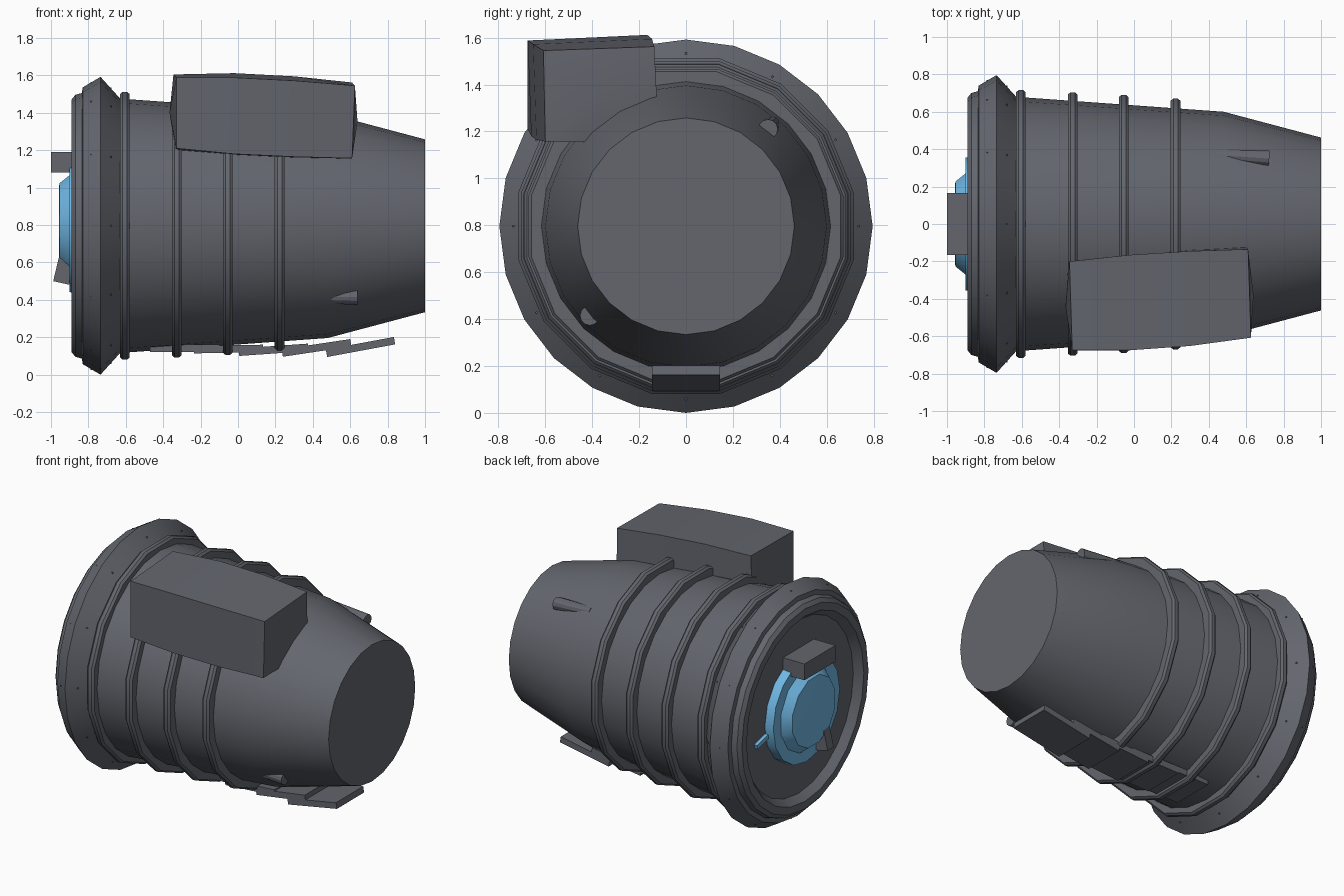
import bpy, bmesh, math
from mathutils import Matrix, Vector

if "Cube" in bpy.data.objects:
    bpy.data.objects.remove(bpy.data.objects["Cube"])

ZC = 0.796  # height of the main axis (runs along x)


def material(name, rgb):
    m = bpy.data.materials.new(name)
    m.diffuse_color = (*rgb, 1)
    m.use_nodes = True
    m.node_tree.nodes["Principled BSDF"].inputs["Base Color"].default_value = m.diffuse_color
    return m


dark = material("dark_metal", (0.125, 0.133, 0.155))
blue = material("blue_lens", (0.16, 0.47, 0.76))


def finish(name, bm, mat=dark, smooth=False):
    bmesh.ops.recalc_face_normals(bm, faces=bm.faces)
    me = bpy.data.meshes.new(name)
    bm.to_mesh(me)
    bm.free()
    ob = bpy.data.objects.new(name, me)
    bpy.context.collection.objects.link(ob)
    me.materials.append(mat)
    if smooth:
        bpy.ops.object.select_all(action='DESELECT')
        ob.select_set(True)
        bpy.context.view_layer.objects.active = ob
        bpy.ops.object.shade_smooth_by_angle(angle=math.radians(28))
    return ob


def loft(name, loops, mat=dark, smooth=False, closed=False, bulge=0.0):
    """Skin equal-length loops of points; cap the ends (optionally bulged along x) unless closed."""
    bm = bmesh.new()
    rows = [[bm.verts.new(p) for p in loop] for loop in loops]
    n = len(rows[0])
    pairs = list(zip(rows, rows[1:])) + ([(rows[-1], rows[0])] if closed else [])
    for a, b in pairs:
        for i in range(n):
            j = (i + 1) % n
            bm.faces.new((a[i], a[j], b[j], b[i]))
    if not closed:
        for row, sign in ((rows[0], -1), (rows[-1], 1)):
            if bulge:
                mid = sum((v.co for v in row), Vector()) / n
                c = bm.verts.new(mid + Vector((sign * bulge, 0, 0)))
                for i in range(n):
                    bm.faces.new((row[i], row[(i + 1) % n], c))
            else:
                bm.faces.new(row)
    return finish(name, bm, mat, smooth)


def revolve(name, profile, segs, phase=0.0, **kw):
    """Spin (x, radius) points about the main axis."""
    ang = [2 * math.pi * (i + phase) / segs for i in range(segs)]
    loops = [[(x, r * math.sin(a), ZC + r * math.cos(a)) for a in ang]
             for x, r in profile]
    return loft(name, loops, **kw)


def block(name, centre, size, rot=None, mat=dark):
    bm = bmesh.new()
    m = Matrix.Translation(centre) @ (rot or Matrix()) @ Matrix.Diagonal((*size, 1))
    bmesh.ops.create_cube(bm, size=1, matrix=m)
    return finish(name, bm, mat)


# main shell with flared flange and recessed back face
revolve("shell", [
    (-0.84, 0.58), (-0.84, 0.585), (-0.89, 0.625), (-0.89, 0.675), (-0.87, 0.7),
    (-0.835, 0.71), (-0.83, 0.74), (-0.735, 0.796), (-0.63, 0.68),
    (0.48, 0.6), (1.0, 0.462)], 24, smooth=True)

# raised hoops round the shell
for k, (x, r) in enumerate([(-0.605, 0.73), (-0.328, 0.718), (-0.055, 0.704), (0.222, 0.684)]):
    revolve(f"hoop_{k + 1}", [
        (x - 0.026, r - 0.09), (x - 0.026, r - 0.012), (x - 0.012, r),
        (x + 0.012, r), (x + 0.026, r - 0.012), (x + 0.026, r - 0.09)],
        16, 0.5, smooth=True, closed=True)

# tiny flange rivets
for k in range(12):
    a = k * math.pi / 6
    for x, r in ((-0.681, 0.736), (-0.785, 0.766)):
        block(f"rivet_{k}", (x, r * math.sin(a), ZC + r * math.cos(a)),
              (0.008, 0.008, 0.008), Matrix.Rotation(-a, 4, 'X'))

# blue end lens: drum, stepped collar and centre cap
revolve("lens_drum", [(-0.83, 0.36), (-0.9, 0.355)], 16, mat=blue, smooth=True)
revolve("lens_cap", [
    (-0.88, 0.28), (-0.9, 0.28), (-0.955, 0.235), (-0.957, 0.21)],
    12, 0.5, mat=blue, smooth=True)
block("lens_fin", (-0.85, 0.41, 0.72), (0.025, 0.12, 0.03),
      Matrix.Rotation(-0.25, 4, 'X'), blue)

# clamp block and lower wedge on the back face
block("clamp_block", (-0.92, 0, 1.135), (0.16, 0.33, 0.11))
loft("clamp_wedge", [[(x, y, z) for x, z in
     ((-0.95, 0.66), (-0.988, 0.5), (-0.83, 0.465), (-0.83, 0.64))]
     for y in (-0.165, -0.1)])

# side housing, lofted from outward-bulging sections (x, y, z) with domed ends
loft("side_housing", [
    [(-0.33, -0.675, 1.588), (-0.33, -0.675, 1.21), (-0.335, -0.46, 1.2),
     (-0.35, -0.2, 1.4), (-0.345, -0.2, 1.605)],
    [(-0.02, -0.675, 1.588), (-0.02, -0.66, 1.18), (-0.02, -0.44, 1.175),
     (-0.02, -0.17, 1.37), (-0.02, -0.165, 1.612)],
    [(0.3, -0.652, 1.572), (0.3, -0.638, 1.165), (0.3, -0.43, 1.16),
     (0.3, -0.14, 1.36), (0.3, -0.145, 1.595)],
    [(0.625, -0.608, 1.545), (0.61, -0.6, 1.157), (0.605, -0.43, 1.155),
     (0.605, -0.125, 1.35), (0.61, -0.135, 1.562)]],
    smooth=True, bulge=0.028)

# overlapping belly plates
for k, (x, z, tilt) in enumerate([(-0.285, 0.14, 0.0), (-0.05, 0.137, 1.0),
                                  (0.19, 0.133, 4.0), (0.42, 0.143, 8.5), (0.655, 0.148, 10.5)]):
    block(f"belly_plate_{k + 1}", (x, 0, z), (0.37, 0.29, 0.04),
          Matrix.Rotation(-math.radians(tilt), 4, 'Y'))

# half-sunk nozzles near the nose
for name, x, y, z, slope in (("nozzle_upper", 0.72, 0.35, 1.21, 0.14),
                             ("nozzle_lower", 0.64, -0.41, 0.415, 0.02)):
    radial = Vector((0, y, z - ZC)).normalized()
    d = (Vector((1, 0, 0)) - slope * radial * -1).normalized()
    bm = bmesh.new()
    m = (Matrix.Translation(Vector((x, y, z)) - d * 0.14)
         @ d.to_track_quat('Z', 'Y').to_matrix().to_4x4())
    if slope > 0.1:
        d = (Vector((1, 0, 0)) - 0.1 * radial).normalized()
        m = (Matrix.Translation(Vector((x, y, z)) - d * 0.14)
             @ d.to_track_quat('Z', 'Y').to_matrix().to_4x4())
    bmesh.ops.create_cone(bm, cap_ends=True, segments=12, radius1=0.033, radius2=0.042,
                          depth=0.28, matrix=m)
    finish(name, bm, smooth=True)
